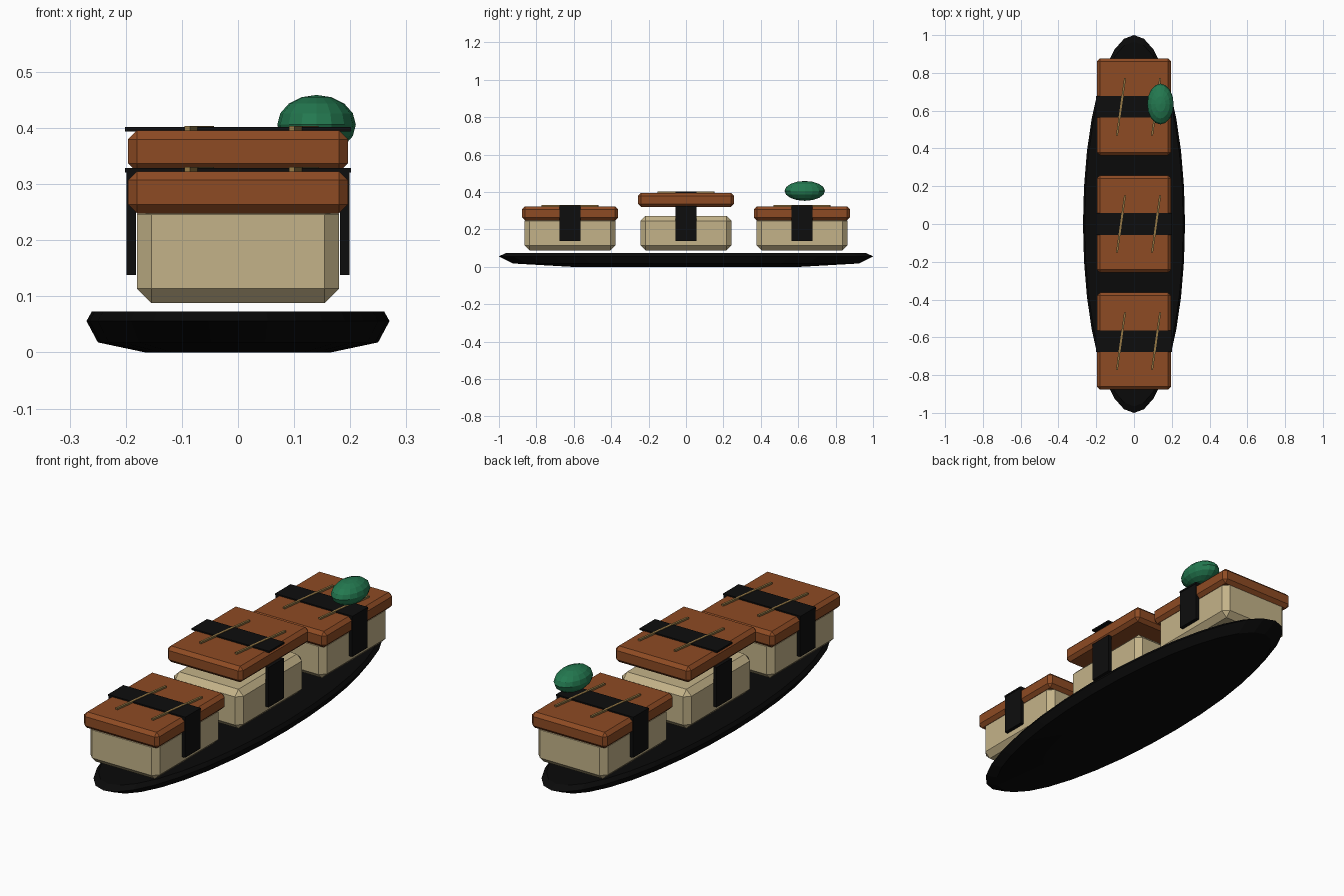
import bpy, bmesh, math
from mathutils import Matrix, Vector

cube = bpy.data.objects.get("Cube")
if cube:
    bpy.data.objects.remove(cube, do_unlink=True)


def material(name, rgb):
    m = bpy.data.materials.new(name)
    m.use_nodes = True
    m.diffuse_color = (*rgb, 1)
    bsdf = m.node_tree.nodes["Principled BSDF"]
    bsdf.inputs["Base Color"].default_value = (*rgb, 1)
    bsdf.inputs["Roughness"].default_value = 0.8
    return m


PLATE = material("black_lacquer", (0.003, 0.003, 0.003))
SEAWEED = material("seaweed_black", (0.004, 0.004, 0.004))
RICE = material("rice_cream", (0.55, 0.45, 0.25))
FISH = material("glazed_brown", (0.27, 0.07, 0.017))
GREEN = material("paste_green", (0.017, 0.19, 0.08))
GOLD = material("straw_gold", (0.30, 0.19, 0.06))


def finish(name, bm, mat):
    bmesh.ops.recalc_face_normals(bm, faces=bm.faces)
    mesh = bpy.data.meshes.new(name)
    bm.to_mesh(mesh)
    bm.free()
    mesh.materials.append(mat)
    ob = bpy.data.objects.new(name, mesh)
    bpy.context.collection.objects.link(ob)
    return ob


def box(name, low, high, mat, bevel=0, turn=0):
    low, high = Vector(low), Vector(high)
    bm = bmesh.new()
    bmesh.ops.create_cube(bm, size=1, matrix=Matrix.Diagonal((*(high - low), 1)))
    if bevel:
        bmesh.ops.bevel(bm, geom=bm.edges[:], offset=bevel, segments=1, affect='EDGES')
    ob = finish(name, bm, mat)
    ob.location = (low + high) / 2
    ob.rotation_euler.z = turn
    return ob


# Boat-shaped oval plate: stacked elliptical rings
bm = bmesh.new()
rings = []
N = 32
for scale, z in ((0.61, 0), (0.925, 0.018), (1, 0.056), (0.965, 0.073)):
    rings.append([bm.verts.new((0.27 * scale * math.cos(a), scale * math.sin(a), z))
                  for a in (math.tau * i / N for i in range(N))])
for lower, upper in zip(rings, rings[1:]):
    for i in range(N):
        j = (i + 1) % N
        bm.faces.new((lower[i], lower[j], upper[j], upper[i]))
bm.faces.new(rings[0])
bm.faces.new(rings[-1])
finish("plate", bm, PLATE)

# Three pieces; the middle one has its topping lifted
for tag, y, lift in (("front", -0.62, 0), ("middle", 0, 0.073), ("back", 0.62, 0)):
    box(tag + "_rice", (-0.18, y - 0.243, 0.088), (0.18, y + 0.243, 0.272), RICE, 0.026)
    box(tag + "_topping", (-0.196, y - 0.257, 0.248 + lift),
        (0.196, y + 0.257, 0.323 + lift), FISH, 0.016)
    # Seaweed band: top strip and two hanging sides
    box(tag + "_band_top", (-0.201, y - 0.057, 0.321 + lift),
        (0.201, y + 0.057, 0.329 + lift), SEAWEED)
    for side, sx in (("left", 1), ("right", -1)):
        xs = sorted((sx * 0.182, sx * 0.199))
        box(f"{tag}_band_{side}", (xs[0], y - 0.057, 0.138),
            (xs[1], y + 0.057, 0.325), SEAWEED)
    # Slanted straws over the band
    for side, x in (("left", 0.117), ("right", -0.069)):
        box(f"{tag}_straw_{side}", (x - 0.005, y - 0.153, 0.322 + lift),
            (x + 0.005, y + 0.153, 0.331 + lift), GOLD, 0, -0.14)

# Green paste ball on the back piece
bm = bmesh.new()
bmesh.ops.create_uvsphere(bm, u_segments=16, v_segments=8, radius=1,
                          matrix=Matrix.Diagonal((0.07, 0.108, 0.053, 1)))
finish("green_paste", bm, GREEN).location = (0.14, 0.635, 0.406)
